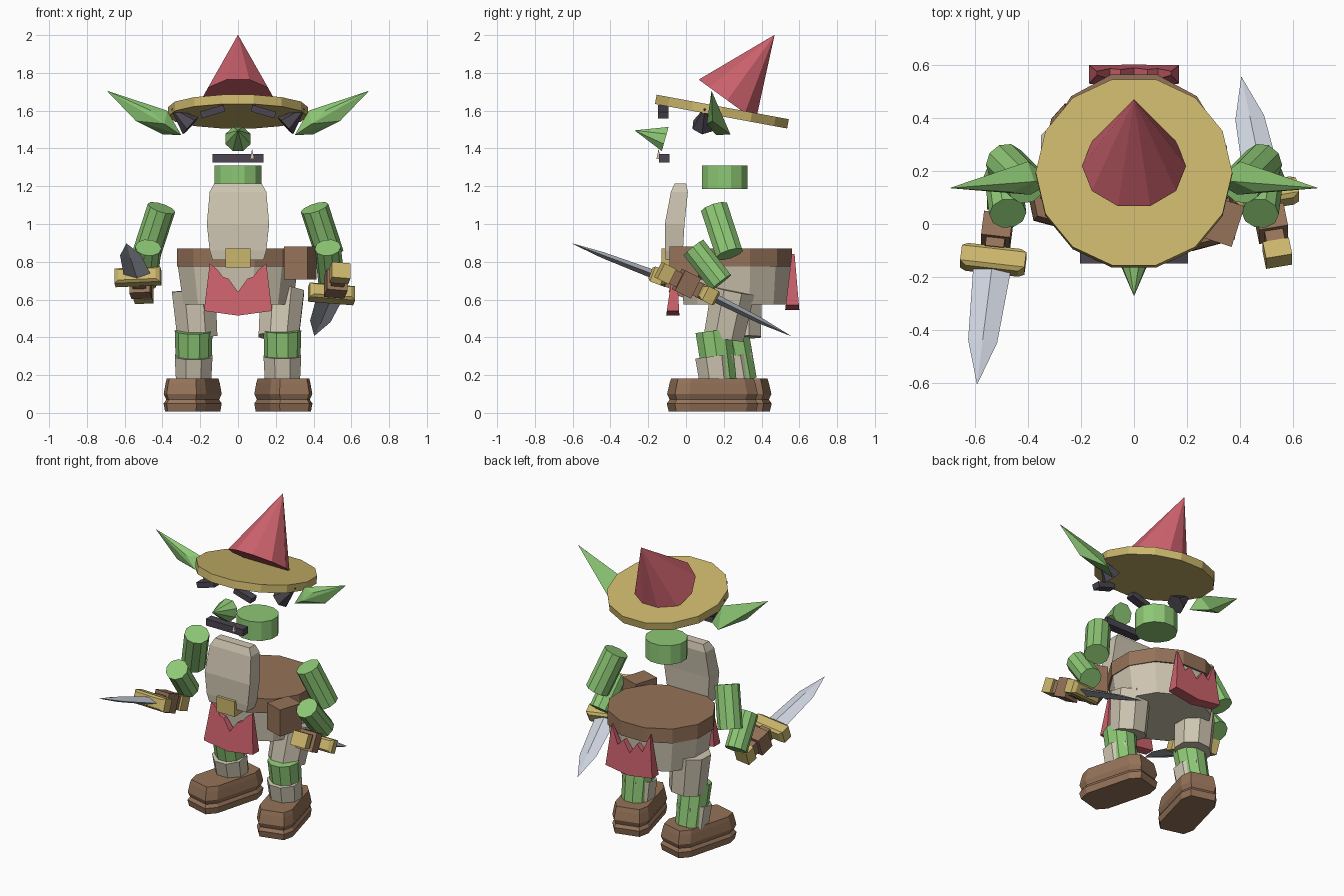
import bpy, bmesh
from math import pi, sin, cos, radians, copysign
from mathutils import Vector, Matrix

cube = bpy.data.objects.get("Cube")
if cube:
    bpy.data.objects.remove(cube, do_unlink=True)


def material(name, rgb):
    m = bpy.data.materials.new(name)
    m.use_nodes = True
    m.diffuse_color = (*rgb, 1)
    m.node_tree.nodes["Principled BSDF"].inputs["Base Color"].default_value = (*rgb, 1)
    return m


GREEN = material("skin green", (.27, .58, .18))
RED = material("cloth red", (.6, .12, .15))
YELLOW = material("straw yellow", (.6, .47, .15))
BROWN = material("leather brown", (.3, .17, .1))
BEIGE = material("linen beige", (.62, .56, .44))
STEEL = material("blade steel", (.6, .64, .72))
DARK = material("hair charcoal", (.07, .06, .08))


def finish(name, bm, mat):
    bmesh.ops.recalc_face_normals(bm, faces=bm.faces)
    me = bpy.data.meshes.new(name)
    bm.to_mesh(me)
    bm.free()
    me.materials.append(mat)
    ob = bpy.data.objects.new(name, me)
    bpy.context.collection.objects.link(ob)
    return ob


def frame(origin, axis, side=(1, 0, 0)):
    """Local frame whose z follows axis and whose x stays close to side."""
    z = Vector(axis).normalized()
    y = z.cross(Vector(side)).normalized()
    x = y.cross(z)
    m = Matrix((x, y, z)).transposed().to_4x4()
    m.translation = origin
    return m


def loft(name, mat, m, rings, n=10, power=1, phase=None):
    """Skin rings of (height, half width, half depth, depth offset)."""
    if phase is None:
        phase = pi / n - pi / 2
    bm = bmesh.new()
    loops = []
    for z, rx, ry, oy in rings:
        loop = []
        for k in range(n):
            a = phase + 2 * pi * k / n
            c, s = [copysign(abs(f(a)) ** power, f(a)) for f in (cos, sin)]
            loop.append(bm.verts.new(m @ Vector((rx * c, ry * s + oy, z))))
        loops.append(loop)
    for lo, hi in zip(loops, loops[1:]):
        for k in range(n):
            j = (k + 1) % n
            bm.faces.new((lo[k], lo[j], hi[j], hi[k]))
    bm.faces.new(loops[0])
    bm.faces.new(loops[-1])
    return finish(name, bm, mat)


def tube(name, mat, a, b, r1, r2, n=10):
    d = Vector(b) - Vector(a)
    return loft(name, mat, frame(a, d), [(0, r1, r1, 0), (d.length, r2, r2, 0)], n)


def box(name, mat, m, sx, sy, z0, z1):
    return loft(name, mat, m, [(z0, sx, sy, 0), (z1, sx, sy, 0)], 4, 0)


def hull(name, mat, points):
    bm = bmesh.new()
    for p in points:
        bm.verts.new(p)
    bmesh.ops.convex_hull(bm, input=bm.verts)
    return finish(name, bm, mat)


def flap(name, outline, y_in, y_top, y_low, out, z0, z1):
    """Hanging cloth wedge, thicker towards its hem."""
    bm = bmesh.new()
    inner, outer = [], []
    for x, z in outline:
        t = (z1 - z) / (z1 - z0)
        y = y_top + (y_in - y_top) * t
        inner.append(bm.verts.new((x, y, z)))
        outer.append(bm.verts.new((x, y + out * (.015 + y_low * t), z)))
    n = len(outline)
    bm.faces.new(inner)
    bm.faces.new(outer)
    for k in range(n):
        j = (k + 1) % n
        bm.faces.new((inner[k], inner[j], outer[j], outer[k]))
    return finish(name, bm, RED)


UP = (0, 0, 1)

# Hat
tilt = radians(10.5)
loft("hat_brim", YELLOW, frame((0, .19, 1.595), (0, sin(tilt), cos(tilt))),
     [(-.025, .37, .365, 0), (.025, .37, .365, 0)], 14)
tube("hat_cone", RED, (0, .218, 1.655), (0, .468, 2), .196, .001, 10)

# Face
tube("nose", GREEN, (0, -.11, 1.45), (0, -.27, 1.495), .072, .001, 8)
box("mouth", DARK, frame((0, -.115, 1.348), UP), .135, .028, -.022, .022)
tube("tooth", BEIGE, (.075, -.145, 1.345), (.075, -.145, 1.395), .016, .001, 4)
loft("neck", GREEN, frame((0, .205, 0), UP), [(1.185, .13, .125, 0), (1.31, .13, .125, 0)], 12)

# Torso
loft("chest_panel", BEIGE, frame((0, 0, 0), UP),
     [(.81, .135, .045, -.062), (.86, .15, .048, -.064), (1, .165, .052, -.06),
      (1.17, .15, .045, -.035), (1.215, .125, .03, -.03)], 4, 0)
loft("belt", BROWN, frame((0, .258, 0), UP), [(.775, .335, .315, 0), (.87, .335, .315, 0)], 12)
loft("skirt", BEIGE, frame((0, .262, 0), UP), [(.575, .3, .285, 0), (.78, .33, .3, 0)], 12)
box("buckle", YELLOW, frame((0, -.09, .82), UP), .065, .04, -.05, .05)
box("belt_pouch", BROWN, frame((.33, .01, .79), UP, (.93, -.3, 0)), .065, .08, -.085, .09)
flap("front_flap", [(-.15, .79), (-.18, .54), (0, .515), (.18, .54), (.15, .79),
                    (.11, .76), (.08, .72), (.05, .71), (0, .64), (-.05, .71), (-.08, .72), (-.11, .76)],
     -.035, -.05, .055, -1, .515, .79)
flap("back_flap", [(-.14, .84), (-.17, .57), (0, .545), (.17, .57), (.14, .84),
                   (.09, .72), (.05, .76), (0, .69), (-.05, .76), (-.09, .72)],
     .525, .56, .06, 1, .545, .84)


def dagger(name, guard, axis):
    m = frame(guard, axis)
    loft(name + "_blade", STEEL, m,
         [(.02, .072, .024, 0), (.33, .055, .016, 0), (.503, .001, .001, 0)], 4, phase=0)
    loft(name + "_guard", YELLOW, m,
         [(-.045, .1, .03, 0), (-.03, .122, .042, 0), (.03, .122, .042, 0), (.045, .1, .03, 0)], 4, 0)
    box(name + "_grip", BROWN, m, .035, .04, -.22, -.04)
    box(name + "_pommel", YELLOW, m, .05, .045, -.285, -.215)
    box(name + "_glove", BROWN, m, .055, .06, -.17, -.075)


dagger("right_dagger", (-.53, -.135, .72), (-.12, -.926, .35))
dagger("left_dagger", (.495, .11, .63), (-.18, .88, -.44))

# Mirrored head and limb parts; leg_y staggers the stance
for side, s, leg_y in (("left", 1, 0), ("right", -1, .09)):
    hull(side + "_ear", GREEN, [(s * x, y, z) for x, y, z in (
        (.695, .135, 1.706), (.375, .16, 1.6), (.46, .12, 1.6), (.3, .16, 1.47),
        (.4, .235, 1.475), (.39, .11, 1.53), (.54, .14, 1.545))])
    tube(side + "_sideburn", DARK, (s * .25, .09, 1.52), (s * .35, .1, 1.61), .062, .005, 6)
    box(side + "_brow", DARK, frame((s * .135, -.12, 1.595), (s * .3, 0, 1), (1, 0, -s * .3)),
        .065, .028, -.018, .018)

    tube(side + "_upper_arm", GREEN, (s * .405, .15, 1.085), (s * .485, .23, .84), .076, .076)
    tube(side + "_forearm", GREEN, (s * .475, .04, .875), (s * .495, .185, .69), .07, .07)

    tube(side + "_thigh", BEIGE, (s * .235, .25 + leg_y * .4, .65),
         (s * .215, .2 + leg_y, .4), .125, .115, 8)
    tube(side + "_shin", GREEN, (s * .235, .145 + leg_y, .435),
         (s * .235, .18 + leg_y * 1.2, .17), .1, .092)
    tube(side + "_sock", BEIGE, (s * .235, .148 + leg_y * 1.1, .3),
         (s * .235, .165 + leg_y * 1.2, .16), .108, .1, 8)

    # Layered boot
    turn = radians(15)
    loft(side + "_boot", BROWN, frame((s * .24, .14 + leg_y * .8, 0), UP, (cos(turn), s * sin(turn), 0)),
         [(.008, .114, .226, 0), (.05, .12, .236, 0), (.07, .108, .222, 0),
          (.1, .12, .234, 0), (.155, .112, .222, 0), (.182, .106, .214, 0)], 8, .4)
